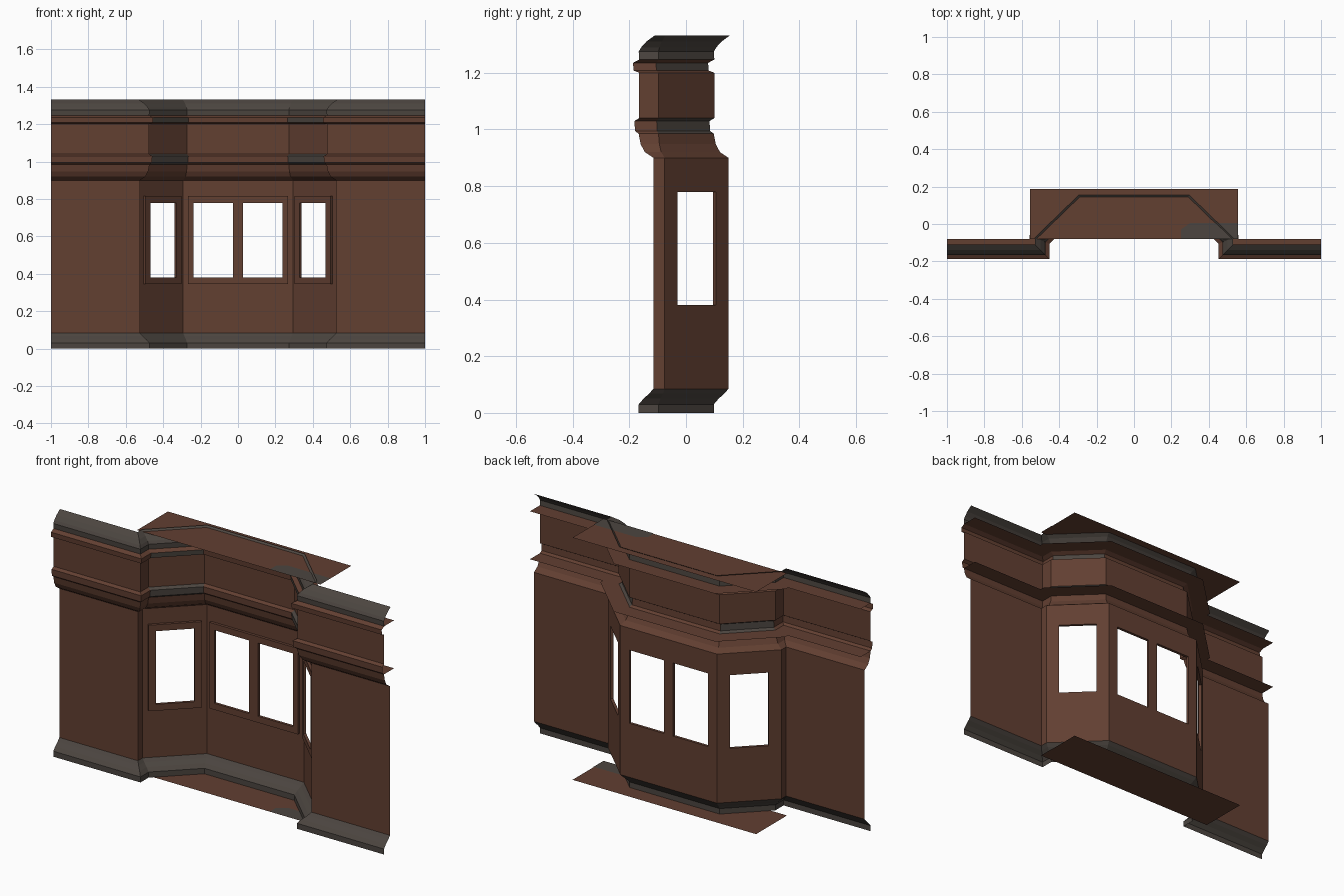
import bpy
import bmesh
from mathutils import Vector

if "Cube" in bpy.data.objects:
    bpy.data.objects.remove(bpy.data.objects["Cube"], do_unlink=True)


def material(name, rgb):
    m = bpy.data.materials.new(name)
    m.use_nodes = True
    m.diffuse_color = (*rgb, 1)
    m.node_tree.nodes["Principled BSDF"].inputs["Base Color"].default_value = (*rgb, 1)
    return m


BROWN = material("brown_wood", (0.122, 0.050, 0.031))
GREY = material("dark_grey_trim", (0.072, 0.060, 0.051))


def finish(bm, name, mats):
    mesh = bpy.data.meshes.new(name)
    bm.to_mesh(mesh)
    bm.free()
    for m in mats:
        mesh.materials.append(m)
    obj = bpy.data.objects.new(name, mesh)
    bpy.context.scene.collection.objects.link(obj)
    return obj


# Plan of the wall: flat ends, short returns and a recessed bay
right_half = [(0.293, 0.15), (0.525, -0.075), (0.525, -0.115), (1, -0.115)]
PATH = [Vector((-x, y)) for x, y in reversed(right_half)] + [Vector(p) for p in right_half]
ANGLED = (2, 4)
BAY = (2, 3, 4)


def normal(i):
    d = (PATH[i + 1] - PATH[i]).normalized()
    return Vector((d.y, -d.x))


def offset_point(i, d):
    a = normal(max(i - 1, 0))
    b = normal(min(i, len(PATH) - 2))
    return PATH[i] + d * (a + b) / (1 + a.dot(b))


# Sweep a profile of (outward offset, height) along the plan
def sweep(name, profile, mats, skip=(), angled_mat=0, band=None):
    bm = bmesh.new()
    rows = [[bm.verts.new((*offset_point(i, d), z)) for d, z in profile]
            for i in range(len(PATH))]
    for i in range(len(PATH) - 1):
        if i in skip:
            continue
        for j in range(len(profile) - 1):
            f = bm.faces.new((rows[i][j], rows[i + 1][j], rows[i + 1][j + 1], rows[i][j + 1]))
            if band and i in ANGLED and band[0] < f.calc_center_median().z < band[1]:
                f.material_index = angled_mat
    return finish(bm, name, mats)


sweep("base_moulding", [(0.052, 0), (0.052, 0.03), (0.035, 0.05), (0.015, 0.068), (0, 0.085)], [GREY])
sweep("flat_walls", [(0, 0.085), (0, 0.9)], [BROWN], skip=BAY)
sweep("lower_cove", [(0, 0.9), (0.03, 0.92), (0.045, 0.948), (0.052, 0.985)], [BROWN])
sweep("lower_ledge", [(0.052, 0.985), (-0.035, 0.985)], [BROWN])
sweep("lower_band", [(0.052, 0.985), (0.065, 0.995), (0.067, 1.03), (0.05, 1.04)],
      [BROWN, GREY], angled_mat=1, band=(0.98, 1.05))
sweep("frieze", [(0.05, 1.04), (0.05, 1.2)], [BROWN])
sweep("upper_band", [(0.05, 1.2), (0.07, 1.208), (0.072, 1.235), (0.05, 1.247)],
      [BROWN, GREY], angled_mat=1, band=(1.205, 1.24))
sweep("upper_ledge", [(0.05, 1.247), (-0.035, 1.247)], [BROWN])
sweep("top_cornice", [(0.05, 1.247), (0.052, 1.275), (0.043, 1.29), (0.025, 1.31), (-0.005, 1.332)], [GREY])


# Bay wall panel with a window hole, local coordinates along its plan segment
def bay_point(i, t, out, z):
    d = (PATH[i + 1] - PATH[i]).normalized()
    return (*(PATH[i] + d * t + normal(i) * out), z)


def panel(name, i, t0, t1, z0, z1):
    bm = bmesh.new()
    length = (PATH[i + 1] - PATH[i]).length
    grid = [[bm.verts.new(bay_point(i, t, 0, z)) for z in (0.085, z0, z1, 0.9)]
            for t in (0, t0, t1, length)]
    for a in range(3):
        for b in range(3):
            if (a, b) != (1, 1):
                bm.faces.new((grid[a][b], grid[a + 1][b], grid[a + 1][b + 1], grid[a][b + 1]))
    finish(bm, name, [BROWN])


def bar(bm, i, t0, t1, z0, z1, depth):
    lo, hi = [[bm.verts.new(bay_point(i, t, o, z)) for t, z in
               ((t0, z0), (t1, z0), (t1, z1), (t0, z1))] for o in (0, depth)]
    bm.faces.new(hi)
    bm.faces.new(lo[::-1])
    for k in range(4):
        n = (k + 1) % 4
        bm.faces.new((lo[k], lo[n], hi[n], hi[k]))


def window(name, i, margin, side, mullion):
    z0, z1, rail = 0.345, 0.815, 0.035
    length = (PATH[i + 1] - PATH[i]).length
    t0, t1 = margin, length - margin
    panel(name + "_wall", i, t0, t1, z0, z1)
    bm = bmesh.new()
    bar(bm, i, t0, t0 + side, z0, z1, 0.015)
    bar(bm, i, t1 - side, t1, z0, z1, 0.015)
    bar(bm, i, t0 + side, t1 - side, z0, z0 + rail, 0.015)
    bar(bm, i, t0 + side, t1 - side, z1 - rail, z1, 0.015)
    if mullion:
        mid = length / 2
        bar(bm, i, mid - mullion / 2, mid + mullion / 2, z0 + rail, z1 - rail, 0.015)
    finish(bm, name + "_frame", [BROWN])


window("right_bay_window", 2, 0.028, 0.036, 0)
window("centre_bay_window", 3, 0.026, 0.029, 0.054)
window("left_bay_window", 4, 0.028, 0.036, 0)


# Flat sheets closing the bay above and below, each with a grey corner patch
def sheet(name, outline, z, mat):
    bm = bmesh.new()
    bm.faces.new([bm.verts.new((x, y, z)) for x, y in outline])
    finish(bm, name, [mat])


for name, z in (("ceiling_sheet", 1.324), ("floor_sheet", 0)):
    sheet(name, [(-0.555, -0.08), (0.555, -0.08), (0.555, 0.187), (-0.555, 0.187)], z, BROWN)
    sheet(name + "_patch", [(0.25, -0.08), (0.555, -0.08), (0.555, 0.005),
                            (0.3, 0.005), (0.25, -0.03)], z + 0.002, GREY)
